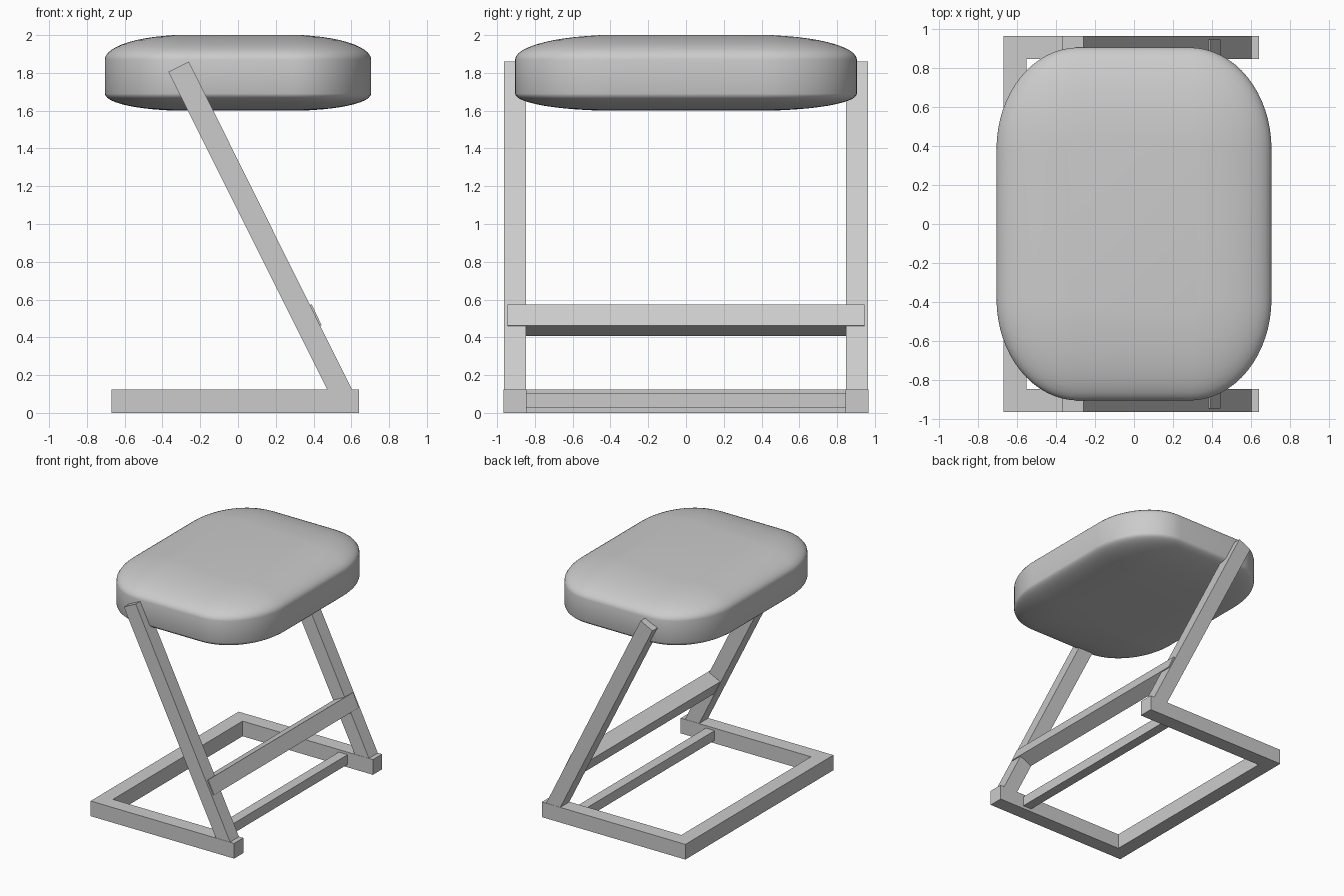
import bpy, bmesh, math

if "Cube" in bpy.data.objects:
    bpy.data.objects.remove(bpy.data.objects["Cube"])

def prism(name, profile, y0, y1):
    """Extrude an x-z profile along y."""
    bm = bmesh.new()
    face = bm.faces.new([bm.verts.new((x, y0, z)) for x, z in profile])
    ext = bmesh.ops.extrude_face_region(bm, geom=[face])
    for v in ext["geom"]:
        if isinstance(v, bmesh.types.BMVert):
            v.co.y = y1
    bmesh.ops.recalc_face_normals(bm, faces=bm.faces)
    return finish(name, bm)

def finish(name, bm):
    me = bpy.data.meshes.new(name)
    bm.to_mesh(me)
    bm.free()
    ob = bpy.data.objects.new(name, me)
    bpy.context.collection.objects.link(ob)
    return ob

def rect(x0, x1, z0, z1):
    return [(x0, z0), (x1, z0), (x1, z1), (x0, z1)]

# base rails and slanted legs on both sides
LEG = [(0.475, 0.12), (0.605, 0.12), (-0.26, 1.86), (-0.368, 1.806)]
for side, s in (("left", -1), ("right", 1)):
    prism(side + "_base_rail", rect(-0.67, 0.64, 0, 0.125), s * 0.845, s * 0.965)
    prism(side + "_leg", LEG, s * 0.847, s * 0.963)

# rear base rail and thin front stretcher
prism("rear_base_rail", rect(-0.67, -0.55, 0, 0.125), -0.845, 0.845)
prism("base_stretcher", rect(0.33, 0.41, 0.025, 0.105), -0.85, 0.85)

# footrest, tilted in line with the legs
prism("footrest", [(0.390, 0.575), (0.443, 0.463), (0.335, 0.408), (0.281, 0.521)], -0.945, 0.945)

# cushion: stacked rounded-rectangle rings
def ring(bm, k, z, n=16):
    verts = []
    for q in range(4):
        sx, sy = ((1, 1), (-1, 1), (-1, -1), (1, -1))[q]
        for i in range(n + 1):
            a = math.pi / 2 * (q + i / n)
            verts.append(bm.verts.new((sx * 0.285 + 0.42 * k * math.cos(a),
                                       sy * 0.385 + 0.52 * k * math.sin(a), z)))
    return verts

bm = bmesh.new()
N = 12
steps = [math.pi / 2 * i / N for i in range(N)]
levels = [(math.cos(a), 1.69 - 0.09 * math.sin(a)) for a in reversed(steps)]
levels += [(math.cos(a), 1.87 + 0.13 * math.sin(a)) for a in steps]
rings = [ring(bm, k, z) for k, z in levels]
for a, b in zip(rings, rings[1:]):
    for i in range(len(a)):
        j = (i + 1) % len(a)
        bm.faces.new((a[i], a[j], b[j], b[i]))
bm.faces.new(rings[-1])
bm.faces.new(rings[0][::-1])
for v in rings[0]:
    v.co.z = 1.6
for v in rings[-1]:
    v.co.z = 2.0
for f in bm.faces:
    f.smooth = True
bmesh.ops.recalc_face_normals(bm, faces=bm.faces)
seat = finish("seat_cushion", bm)
